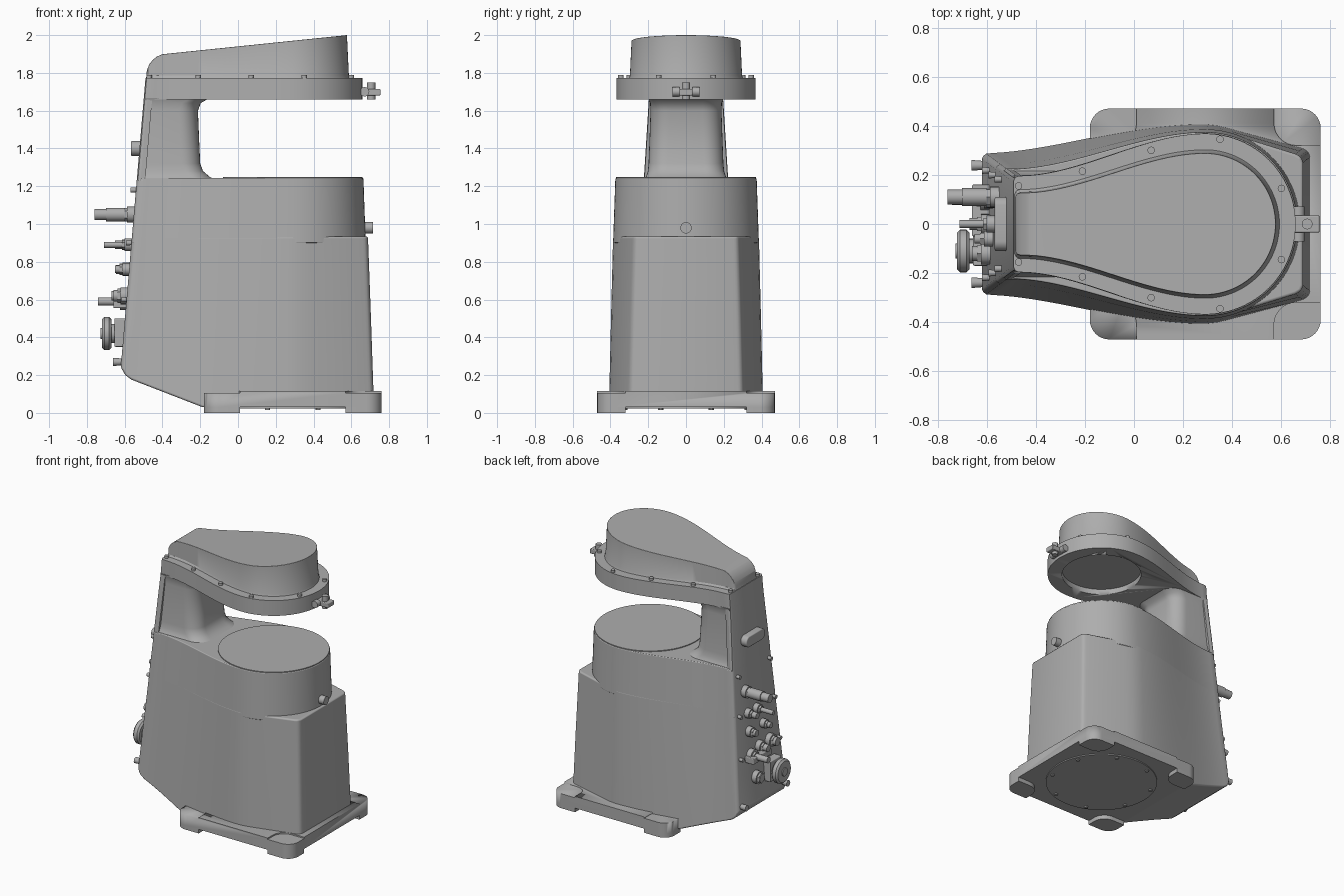
import bpy, bmesh
from math import sin, cos, pi, radians
from mathutils import Vector, Matrix

if "Cube" in bpy.data.objects:
    bpy.data.objects.remove(bpy.data.objects["Cube"], do_unlink=True)

grey = bpy.data.materials.new("machine_grey")
grey.use_nodes = True
GREY = (0.42, 0.42, 0.42, 1)
grey.diffuse_color = GREY
grey.node_tree.nodes["Principled BSDF"].inputs["Base Color"].default_value = GREY

CX = 0.29  # axis of the round chamber


def finish(name, bm, bevel=0, angle=30):
    bmesh.ops.recalc_face_normals(bm, faces=bm.faces)
    mesh = bpy.data.meshes.new(name)
    bm.to_mesh(mesh)
    bm.free()
    mesh.materials.append(grey)
    ob = bpy.data.objects.new(name, mesh)
    bpy.context.collection.objects.link(ob)
    bpy.ops.object.select_all(action="DESELECT")
    ob.select_set(True)
    bpy.context.view_layer.objects.active = ob
    bpy.ops.object.shade_smooth_by_angle(angle=radians(angle))
    if bevel:
        mod = ob.modifiers.new("soft_edges", "BEVEL")
        mod.width, mod.segments, mod.limit_method = bevel, 3, "ANGLE"
        mod.angle_limit = radians(35)
        mod.harden_normals = True
    return ob


def loft(rings):
    """Skin a list of (half outline, z) rings, mirrored across y."""
    bm = bmesh.new()
    loops = []
    for half, z in rings:
        full = half + [(x, -y) for x, y in reversed(half) if y > 1e-5]
        loops.append([bm.verts.new((x, y, z)) for x, y in full])
    for a, b in zip(loops, loops[1:]):
        for i in range(len(a)):
            j = (i + 1) % len(a)
            bm.faces.new((a[i], a[j], b[j], b[i]))
    bm.faces.new(loops[0])
    bm.faces.new(loops[-1])
    return bm


def slice_off(bm, point, normal):
    """Remove everything on the normal side of a plane and close the hole."""
    geom = bm.verts[:] + bm.edges[:] + bm.faces[:]
    cut = bmesh.ops.bisect_plane(bm, geom=geom, dist=1e-5, plane_co=point,
                                 plane_no=normal, clear_outer=True)["geom_cut"]
    edges = [e for e in cut if isinstance(e, bmesh.types.BMEdge)]
    bmesh.ops.contextual_create(bm, geom=edges)


def flank(xr, w, r):
    """Concave side running from the narrow rear to the widest point."""
    pts = [(xr, w - 0.02), (xr + 0.006, w - 0.006), (xr + 0.02, w)]
    for i in range(1, 25):
        t = i / 24
        pts.append((xr + 0.02 + (CX - xr - 0.02) * t, w + (r - w) * t * t * (3 - 2 * t)))
    return pts


def teardrop(xr, w, r):
    arc = [(CX + r * sin(a), r * cos(a)) for a in (pi / 2 * i / 24 for i in range(1, 24))]
    return flank(xr, w, r) + arc + [(CX + r, 0)]


def prow(xr, w, r, xf, wf):
    return flank(xr, w, r) + [(CX + 0.05, r - 0.006), (CX + 0.1, r - 0.018), (xf - 0.03, wf + 0.01),
                              (xf - 0.008, wf - 0.003), (xf, wf - 0.025)]


def rear_x(z):
    return -0.62 + (z - 0.25) * 0.0855


def rear_w(z):
    return 0.285 - (z - 0.25) * 0.0625


def rod(name, a, b, r, sides=24, r2=None):
    """Cylinder or cone between two points."""
    a, b = Vector(a), Vector(b)
    turn = (b - a).to_track_quat("Z", "Y").to_matrix().to_4x4()
    bm = bmesh.new()
    bmesh.ops.create_cone(bm, cap_ends=True, segments=sides, radius1=r, radius2=r if r2 is None else r2,
                          depth=(b - a).length, matrix=Matrix.Translation((a + b) / 2) @ turn)
    return finish(name, bm)


def box(name, lo, hi, bevel=0.006):
    lo, hi = Vector(lo), Vector(hi)
    bm = bmesh.new()
    bmesh.ops.create_cube(bm, size=1, matrix=Matrix.Translation((lo + hi) / 2)
                          @ Matrix.Diagonal((*(hi - lo), 1)))
    return finish(name, bm, bevel)


def slab(name, x0, x1, y0, y1, z0, z1, radii, bevel=0):
    """Upright rounded plate; radii run counter-clockwise from the low corner."""
    bm = bmesh.new()
    pts = []
    corners = [(x0, y0, 1, 1, pi), (x1, y0, -1, 1, 1.5 * pi), (x1, y1, -1, -1, 0), (x0, y1, 1, -1, pi / 2)]
    for (x, y, sx, sy, start), r in zip(corners, radii):
        for i in range(9 if r else 1):
            a = start + pi / 16 * i
            pts.append((x + sx * r + r * cos(a), y + sy * r + r * sin(a)))
    face = bm.faces.new([bm.verts.new((x, y, z0)) for x, y in pts])
    top = bmesh.ops.extrude_face_region(bm, geom=[face])["geom"]
    bmesh.ops.translate(bm, vec=(0, 0, z1 - z0), verts=[v for v in top if isinstance(v, bmesh.types.BMVert)])
    return finish(name, bm, bevel)


def cut_with(ob, cutter):
    mod = ob.modifiers.new("cut", "BOOLEAN")
    mod.operation, mod.object, mod.solver = "DIFFERENCE", cutter, "EXACT"
    cutter.hide_render = True
    cutter.hide_set(True)


# Base plate with four lowered corner pads and feet
base = slab("base_plate", -0.18, 0.76, -0.47, 0.47, 0.03, 0.116, [0.08] * 4)
for n, (sx, sy) in enumerate([(0, 0), (1, 0), (1, 1), (0, 1)]):
    x0, x1 = ((-0.18, 0.01), (0.57, 0.76))[sx]
    y0, y1 = ((-0.47, -0.32), (0.32, 0.47))[sy]
    radii = [0, 0, 0, 0]
    radii[n], radii[(n + 2) % 4] = 0.08, 0.09
    slab("foot", x0, x1, y0, y1, 0, 0.032, radii)
    radii[n] = 0
    ex, ey = (0.05 * (2 * sx - 1), 0.05 * (2 * sy - 1))
    cut_with(base, slab("pad_cutter", x0 + min(ex, 0), x1 + max(ex, 0), y0 + min(ey, 0),
                        y1 + max(ey, 0), 0.106, 0.2, radii))
rod("bottom_cover", (CX, 0, 0.022), (CX, 0, 0.04), 0.38, 64)
for i in range(8):
    a = pi / 8 + i * pi / 4
    x, y = CX + 0.35 * cos(a), 0.35 * sin(a)
    rod("cover_bolt", (x, y, 0.014), (x, y, 0.03), 0.014, 12)

# Lower housing with a flat prow and a sloping rear underside
bm = loft([(prow(rear_x(z), rear_w(z), r, xf, wf), z) for z, r, xf, wf in
           [(0.03, 0.408, 0.72, 0.3), (0.5, 0.397, 0.704, 0.288), (0.935, 0.386, 0.688, 0.275)]])
for point, normal in [((-0.2, 0, 0.035), (-0.36, 0, -0.93)), ((-0.57, 0, 0.18), (-0.6, 0, -0.8)),
                      ((-0.6, 0, 0.206), (-0.85, 0, -0.5))]:
    slice_off(bm, point, normal)
finish("lower_housing", bm, 0.012)

# Upper housing that merges into the round chamber
finish("upper_housing", loft([(teardrop(rear_x(z), rear_w(z), r), z) for z, r in
                              [(0.9, 0.386), (1.243, 0.374)]]), 0.006)
rod("chamber_lid", (CX, 0, 1.24), (CX, 0, 1.249), 0.37, 72)
rod("front_button", (0.64, 0, 0.98), (0.715, 0, 0.98), 0.03)

# Column with flared ends, and the wider back plate behind it
rings = []
for z, front, half in [(1.23, -0.11, 0.225), (1.25, -0.15, 0.212), (1.28, -0.185, 0.202), (1.32, -0.2, 0.198),
                       (1.45, -0.206, 0.193), (1.6, -0.212, 0.188), (1.64, -0.197, 0.19), (1.668, -0.15, 0.2)]:
    arc = [(front - 0.1 + 0.1 * sin(a), half - 0.1 + 0.1 * cos(a)) for a in (pi / 16 * i for i in range(9))]
    rings.append(([(rear_x(z) + 0.01, half)] + arc, z))
finish("column", loft(rings), angle=40)
finish("back_plate", loft([([(rear_x(z), rear_w(z) - 0.02), (rear_x(z) + 0.006, rear_w(z) - 0.006),
                             (rear_x(z) + 0.02, rear_w(z)), (rear_x(z) + 0.045, rear_w(z) - 0.003)], z)
                           for z in (1.23, 1.772)]))

# Head flange with a round recess in its underside
flange = finish("head_flange", loft([(teardrop(rear_x(z), 0.196, 0.368), z) for z in (1.66, 1.772)]))
cut_with(flange, rod("recess_cutter", (CX, 0, 1.6), (CX, 0, 1.7), 0.27, 64))
for x, y in [(-0.47, 0.155), (-0.21, 0.215), (0.07, 0.3), (0.35, 0.345), (0.6, 0.145)]:
    for s in (1, -1):
        rod("flange_bolt", (x, s * y, 1.765), (x, s * y, 1.788), 0.015, 16)

# Sloping cap with a rounded rear shoulder
bm = loft([(teardrop(x, w, r), z) for z, x, w, r in
           [(1.765, -0.487, 0.145, 0.305), (1.785, -0.485, 0.13, 0.297), (2.06, -0.47, 0.122, 0.284)]])
slice_off(bm, (-0.37, 0, 1.902), (-0.103, 0, 0.995))
for i in range(1, 7):
    n = Vector((-sin(pi / 14 * i), 0, cos(pi / 14 * i)))
    slice_off(bm, Vector((-0.367, 0, 1.785)) + n * 0.118, n)
finish("head_cap", bm, 0.006)

# Latch on the nose of the head
box("latch_tab", (0.63, -0.035, 1.68), (0.755, 0.035, 1.715))
for s in (1, -1):
    rod("latch_ear", (0.67, s * 0.035, 1.7), (0.67, s * 0.072, 1.7), 0.025, 16)
rod("latch_bolt", (0.705, 0, 1.66), (0.705, 0, 1.75), 0.022, 16)

# Oval handle plate on the rear panel
bm = bmesh.new()
bmesh.ops.create_cone(bm, cap_ends=True, segments=32, radius1=0.04, radius2=0.04, depth=0.055,
                      matrix=Matrix.Translation((-0.54, 0, 1.4)) @ Matrix.Rotation(pi / 2, 4, "Y"))
for v in bm.verts:
    v.co.y += 0.07 if v.co.y > 0 else -0.07
finish("rear_oval", bm, 0.008)

# Rear pipe fittings: y, z, tip x, tube radius, collar radius
for y, z, tip, r, collar in [(0.11, 1.05, -0.76, 0.03, 0.042), (0, 0.89, -0.71, 0.016, 0.034),
                             (0.1, 0.89, -0.65, 0.022, 0.034), (-0.06, 0.76, -0.65, 0.02, 0.032),
                             (0.1, 0.76, -0.645, 0.024, 0.036), (0.1, 0.59, -0.74, 0.022, 0.045),
                             (0, 0.62, -0.67, 0.025, 0.04), (0.06, 0.42, -0.66, 0.03, 0.045),
                             (-0.12, 0.62, -0.66, 0.03, 0.045)]:
    back = rear_x(z)
    rod("fitting_tube", (tip, y, z), (back + 0.02, y, z), r, 20)
    rod("fitting_collar", (back - 0.035, y, z), (back + 0.02, y, z), collar, 20)
    rod("fitting_nut", (back - 0.05, y, z), (back - 0.03, y, z), (r + collar) / 2, 6)
rod("pipe_sleeve", (-0.7, 0.11, 1.05), (-0.6, 0.11, 1.05), 0.036)
box("socket_block", (-0.66, -0.05, 0.555), (-0.58, 0.16, 0.6))

# Hand wheel on its mounting block
box("wheel_block", (-0.655, -0.17, 0.35), (-0.58, -0.04, 0.5))
rod("wheel_shaft", (-0.68, -0.11, 0.42), (-0.6, -0.11, 0.42), 0.05)
wheel = rod("hand_wheel", (-0.72, -0.11, 0.42), (-0.67, -0.11, 0.42), 0.087, 32)
wheel.modifiers.new("rounding", "BEVEL").width = 0.012
rod("wheel_hub", (-0.727, -0.11, 0.42), (-0.7, -0.11, 0.42), 0.03)

# Rear panel screws down both edges
for z in (0.27, 0.6, 0.9, 1.18):
    for s in (1, -1):
        x, y = rear_x(z), s * (rear_w(z) - 0.045)
        size = 0.022 if z < 0.5 else 0.014
        rod("panel_screw", (x - size * 2, y, z), (x + 0.01, y, z), size, 16, size * 0.8)
